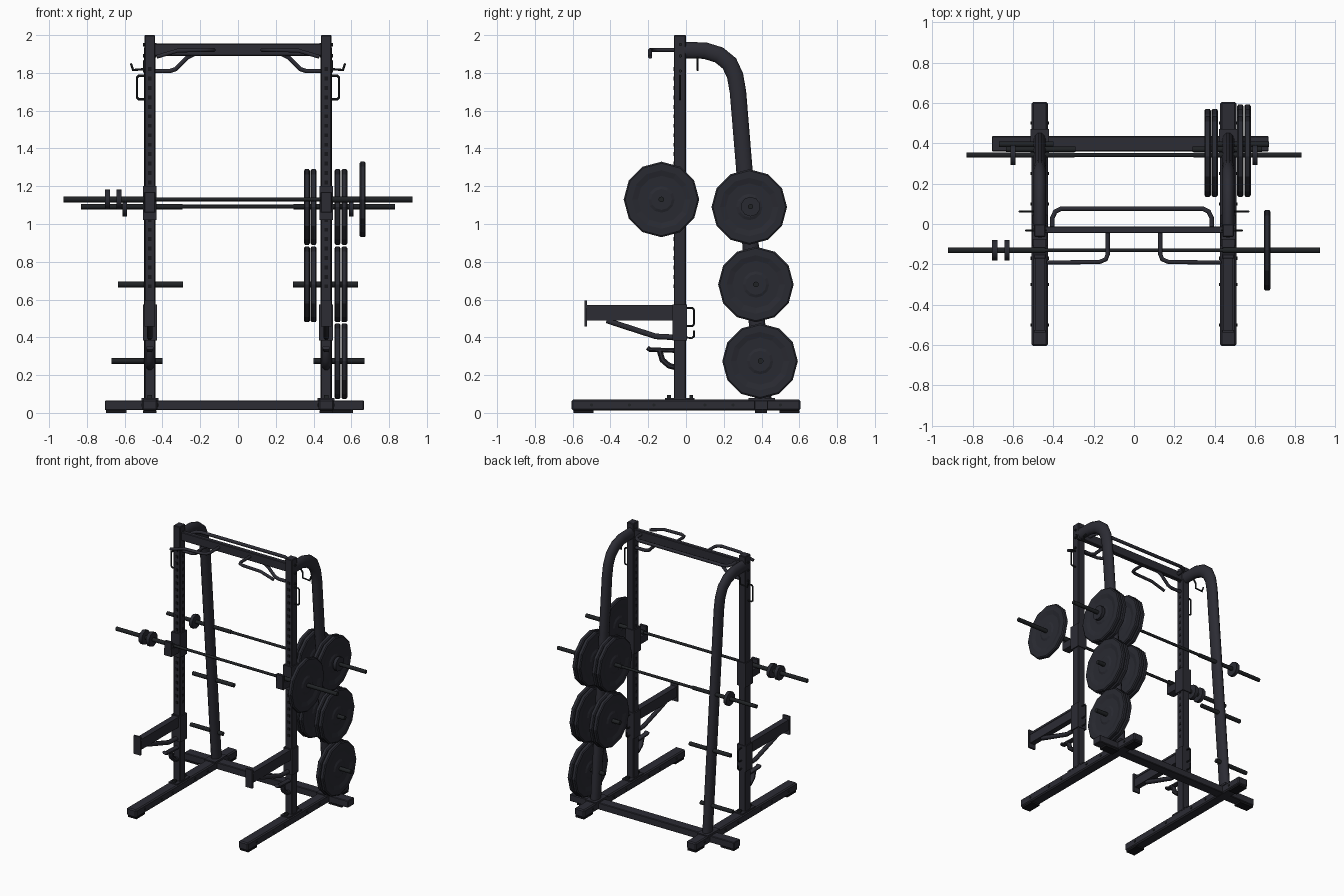
import bpy, bmesh, math
from mathutils import Vector

if "Cube" in bpy.data.objects:
    bpy.data.objects.remove(bpy.data.objects["Cube"], do_unlink=True)


def material(name, colour):
    m = bpy.data.materials.new(name)
    m.use_nodes = True
    m.diffuse_color = (*colour, 1)
    m.node_tree.nodes["Principled BSDF"].inputs["Base Color"].default_value = (*colour, 1)
    return m


FRAME = material("dark frame", (0.025, 0.025, 0.034))
RUBBER = material("weight rubber", (0.022, 0.023, 0.031))
STEEL = material("black steel", (0.014, 0.016, 0.018))
HOLE = material("hole black", (0.008, 0.008, 0.010))


def finish(name, bm, mat, smooth=False):
    bmesh.ops.recalc_face_normals(bm, faces=bm.faces)
    mesh = bpy.data.meshes.new(name)
    bm.to_mesh(mesh)
    bm.free()
    mesh.materials.append(mat)
    ob = bpy.data.objects.new(name, mesh)
    bpy.context.collection.objects.link(ob)
    if smooth:
        bpy.ops.object.select_all(action='DESELECT')
        ob.select_set(True)
        bpy.context.view_layer.objects.active = ob
        bpy.ops.object.shade_smooth_by_angle(angle=math.radians(50))
    return ob


def box(name, x, y, z, mat=FRAME, bevel=0.0):
    """Box from (low, high) ranges."""
    bm = bmesh.new()
    bmesh.ops.create_cube(bm, size=1)
    for v in bm.verts:
        v.co = [r[0] if c < 0 else r[1] for c, r in zip(v.co, (x, y, z))]
    if bevel:
        bmesh.ops.bevel(bm, geom=bm.edges[:], offset=bevel, segments=1, affect='EDGES')
    return finish(name, bm, mat)


def side_box(name, s, x, y, z, mat=FRAME, bevel=0.0):
    return box(name, sorted((s * x[0], s * x[1])), y, z, mat, bevel)


def sweep(name, pts, ref, rx, ry=None, sides=8, mat=FRAME):
    """Tube along a path; ref is the normal of the path's plane."""
    pts, ref, ry = [Vector(p) for p in pts], Vector(ref), ry or rx
    bm, rings = bmesh.new(), []
    for i, p in enumerate(pts):
        a = (p - pts[i - 1]).normalized() if i else Vector()
        b = (pts[i + 1] - p).normalized() if i < len(pts) - 1 else Vector()
        t = (a + b).normalized()
        n = t.cross(ref).normalized()
        side = n.cross(t)
        grow = 1 / max(0.6, t.dot(b if b.length else a))
        ang = [math.tau * (k + 0.5) / sides for k in range(sides)]
        rings.append([bm.verts.new(p + side * rx * math.cos(q) + n * ry * grow * math.sin(q))
                      for q in ang])
    for r, q in zip(rings, rings[1:]):
        for k in range(sides):
            j = (k + 1) % sides
            bm.faces.new((r[k], r[j], q[j], q[k]))
    bm.faces.new(rings[0])
    bm.faces.new(rings[-1])
    return finish(name, bm, mat, True)


def lathe(name, centre, profile, sides=12, mat=STEEL, smooth=False):
    """Turn (x offset, radius) points around the x axis."""
    bm, rings = bmesh.new(), []
    for off, r in profile:
        rings.append([bm.verts.new(Vector(centre) + Vector((
            off, r * math.sin(math.tau * k / sides), r * math.cos(math.tau * k / sides))))
            for k in range(sides)])
    for r, q in zip(rings, rings[1:]):
        for k in range(sides):
            j = (k + 1) % sides
            bm.faces.new((r[k], r[j], q[j], q[k]))
    bm.faces.new(rings[0])
    bm.faces.new(rings[-1])
    return finish(name, bm, mat, smooth)


def rod(name, x0, x1, y, z, r, mat=STEEL, sides=10):
    return lathe(name, (0, y, z), [(x0, r), (x1, r)], sides, mat, True)


def weight(name, x, y, z):
    half = [(0.010, 0.2), (0.016, 0.192), (0.016, 0.155), (0.008, 0.125),
            (0.008, 0.07), (0.014, 0.055), (0.014, 0.03)]
    profile = [(-o, r) for o, r in reversed(half)] + half
    return lathe(name, (x, y, z), profile, 12, RUBBER)


UX = 0.467  # upright centre line
X, Y, Z = (1, 0, 0), (0, 1, 0), (0, 0, 1)

for s, tag in ((1, "left_"), (-1, "right_")):
    # Foot rail with pads and bolts
    side_box(tag + "foot", s, (UX - 0.04, UX + 0.04), (-0.605, 0.605), (0.012, 0.072), bevel=0.008)
    for i, y in enumerate((-0.54, 0.55)):
        side_box(f"{tag}foot_pad_{i}", s, (UX - 0.035, UX + 0.035), (y - 0.055, y + 0.05), (0, 0.013), HOLE)
    for i, y in enumerate((-0.5, -0.3, -0.17, 0.1, 0.25, 0.5)):
        rod(f"{tag}foot_bolt_{i}", s * (UX - 0.045), s * (UX + 0.045), y, 0.042, 0.009, STEEL, 6)

    # Upright, base plate and top cap
    side_box(tag + "upright", s, (UX - 0.028, UX + 0.028), (-0.064, 0), (0.07, 2.0), bevel=0.004)
    side_box(tag + "base_plate", s, (UX - 0.035, UX + 0.035), (-0.11, 0.045), (0.07, 0.08))
    for i, y in enumerate((-0.09, 0.028)):
        side_box(f"{tag}base_bolt_{i}", s, (UX - 0.012, UX + 0.012), (y - 0.01, y + 0.01), (0.08, 0.095), STEEL)
    for i in range(24):
        z = 0.66 + i * 0.05
        side_box(f"{tag}front_hole_{i}", s, (UX - 0.01, UX + 0.01), (-0.066, -0.062), (z, z + 0.02), HOLE)
        side_box(f"{tag}inner_hole_{i}", s, (UX - 0.030, UX - 0.026), (-0.042, -0.022), (z, z + 0.02), HOLE)
    for i, z in enumerate((1.81, 1.89, 1.95)):
        rod(f"{tag}upright_bolt_{i}", s * (UX - 0.036), s * (UX + 0.036), -0.03, z, 0.009, STEEL, 6)

    # Curved rear leg
    leg = [(-0.01, 1.92), (0.10, 1.918), (0.175, 1.895), (0.23, 1.85), (0.26, 1.785),
           (0.275, 1.70), (0.41, 0.06)]
    sweep(tag + "rear_leg", [(s * UX, y, z) for y, z in leg], X, 0.031, 0.045, 12)
    side_box(tag + "rear_leg_plate", s, (UX - 0.045, UX + 0.045), (0.33, 0.47), (0.065, 0.08))

    # Accessory hook and loop beside the upright
    sweep(tag + "accessory_hook", [(s * x, 0.062, z) for x, z in
          ((UX, 1.9), (0.498, 1.86), (0.498, 1.82), (0.555, 1.815), (0.567, 1.85))], Y, 0.006, sides=6, mat=STEEL)
    sweep(tag + "side_loop", [(s * x, -0.032, z) for x, z in
          ((0.485, 1.785), (0.525, 1.785), (0.535, 1.775), (0.535, 1.67), (0.525, 1.66), (0.485, 1.66))],
          Y, 0.006, sides=6, mat=STEEL)

    # Pull-up grips
    sweep(tag + "forward_grip", [(s * x, y, z) for x, y, z in
          ((0.13, -0.02, 1.922), (0.13, -0.15, 1.922), (0.14, -0.175, 1.922), (0.17, -0.188, 1.922),
           (0.32, -0.19, 1.918), (0.43, -0.19, 1.885))], Z, 0.011)
    sweep(tag + "angled_grip", [(s * x, -0.03, z) for x, z in
          ((0.23, 1.90), (0.27, 1.88), (0.33, 1.82), (0.36, 1.81), (0.45, 1.81))], Y, 0.012)

    # Bar cradle
    side_box(tag + "cradle_sleeve", s, (UX - 0.036, UX + 0.036), (-0.078, 0.006), (1.02, 1.2))
    side_box(tag + "cradle_shelf", s, (UX - 0.03, UX + 0.03), (-0.17, -0.07), (1.06, 1.114))
    side_box(tag + "cradle_lip", s, (UX - 0.03, UX + 0.03), (-0.172, -0.15), (1.06, 1.17), bevel=0.004)

    # Safety arm with end plate, brace and mounting bracket
    side_box(tag + "safety_arm", s, (UX - 0.02, UX + 0.02), (-0.525, -0.06), (0.49, 0.562))
    side_box(tag + "safety_arm_top", s, (UX - 0.023, UX + 0.023), (-0.525, -0.06), (0.555, 0.57))
    side_box(tag + "safety_end_plate", s, (UX - 0.028, UX + 0.028), (-0.538, -0.525), (0.457, 0.595))
    sweep(tag + "safety_brace", [(s * UX, y, z) for y, z in
          ((-0.42, 0.49), (-0.38, 0.476), (-0.16, 0.405), (-0.06, 0.4))], X, 0.016)
    side_box(tag + "safety_bracket", s, (UX - 0.038, UX + 0.036), (-0.072, 0.005), (0.382, 0.575))
    sweep(tag + "bracket_loop", [(s * UX, y, z) for y, z in
          ((0, 0.555), (0.035, 0.555), (0.042, 0.545), (0.042, 0.47), (0.035, 0.46), (0, 0.46))],
          X, 0.005, sides=6, mat=STEEL)
    sweep(tag + "bracket_hook", [(s * UX, y, z) for y, z in
          ((0, 0.4), (0.03, 0.395), (0.042, 0.405), (0.042, 0.435))], X, 0.005, sides=6, mat=STEEL)

    # Low storage hook
    sweep(tag + "low_hook", [(s * UX, y, z) for y, z in
          ((-0.06, 0.242), (-0.09, 0.25), (-0.125, 0.28), (-0.14, 0.33))], X, 0.02, 0.016)
    sweep(tag + "low_hook_arm", [(s * UX, y, z) for y, z in
          ((-0.205, 0.345), (-0.19, 0.335), (-0.06, 0.33))], X, 0.02, 0.013)

    # Weight storage pegs
    rod(tag + "middle_peg", s * 0.29, s * 0.635, 0.37, 0.68, 0.015)
    rod(tag + "low_peg", s * 0.40, s * 0.67, 0.395, 0.275, 0.015)

# Cross members
box("rear_crossbar", (-0.705, 0.667), (0.36, 0.435), (0.014, 0.066), bevel=0.004)
for i, x in enumerate((-0.645, 0.555)):
    box(f"crossbar_pad_{i}", (x - 0.055, x + 0.055), (0.365, 0.43), (0, 0.015), HOLE)
box("top_beam", (-0.445, 0.445), (-0.045, -0.012), (1.89, 1.955), bevel=0.004)
bar = [(-0.405, -0.02), (-0.405, 0.03), (-0.39, 0.062), (-0.36, 0.076)]
sweep("rear_pull_bar", [(x, y, 1.93) for x, y in bar + [(-x - 0.02, y) for x, y in reversed(bar)]], Z, 0.012)

# Racked bar with sleeves, collars and one weight
rod("racked_bar", -0.45, 0.45, -0.13, 1.13, 0.010)
for s, tag in ((1, "left"), (-1, "right")):
    rod(f"racked_sleeve_{tag}", s * 0.44, s * 0.923, -0.13, 1.13, 0.015)
    # Stored bar sleeves and collars
    rod(f"stored_sleeve_{tag}", s * 0.295, s * 0.83, 0.342, 1.092, 0.014)
    rod(f"stored_collar_{tag}", s * 0.588, s * 0.612, 0.342, 1.092, 0.052, RUBBER)
for i, x in enumerate((-0.69, -0.63)):
    rod(f"racked_collar_{i}", x - 0.013, x + 0.013, -0.13, 1.13, 0.053, RUBBER)
rod("stored_bar", -0.3, 0.3, 0.342, 1.092, 0.010)
weight("racked_weight", 0.66, -0.13, 1.13)

# Stored weights in pairs, three outside and two inside
for row, (y, z) in enumerate(((0.335, 1.09), (0.37, 0.68), (0.392, 0.274))):
    for i, x in enumerate((0.527, 0.563, 0.365, 0.4)):
        if row < 2 or i < 2:
            weight(f"stored_weight_{row}_{i}", x, y, z)
